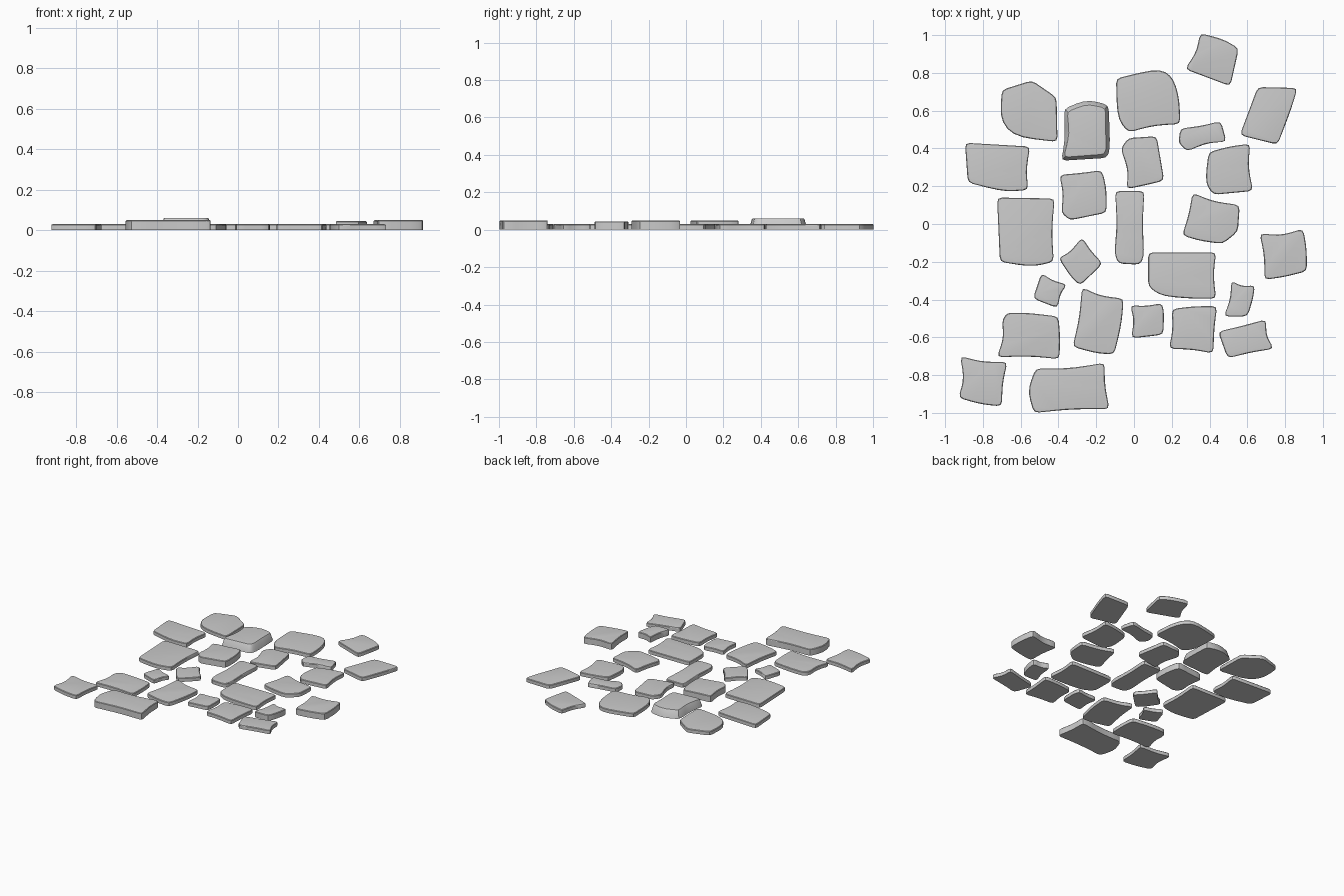
import bpy, bmesh
from mathutils import Vector


def rounded(points):
    """Tight fillets on sharp corners, long soft ones on shallow bends."""
    pts = [Vector(p) for p in points]
    out = []
    for i, p in enumerate(pts):
        a, b = pts[i - 1] - p, pts[(i + 1) % len(pts)] - p
        shallow = a.angle(b) > 2.35
        for t in ((0, 0.33, 0.67, 1) if shallow else (0, 0.5, 1)):
            ca = 0.46 * a.length if shallow else min(0.026, 0.3 * a.length)
            cb = 0.46 * b.length if shallow else min(0.026, 0.3 * b.length)
            s, e = p + a.normalized() * ca, p + b.normalized() * cb
            out.append(s * (1 - t) ** 2 + p * 2 * t * (1 - t) + e * t ** 2)
    return out


count = 0


def stone(*points, h=0.03, taper=0.0):
    """One paving slab: flat base, upright wall, softened top edge."""
    global count
    count += 1
    outline = rounded(points)
    c = sum(outline, Vector((0, 0))) / len(outline)
    bm = bmesh.new()
    rings = []
    for z, inset in ((0, 0), (h - 0.005, taper), (h - 0.001, taper + 0.004), (h, taper + 0.012)):
        ring = []
        for p in outline:
            d = p - c
            q = c + d * (1 - inset / d.length)
            ring.append(bm.verts.new((q.x, q.y, z)))
        rings.append(ring)
    n = len(outline)
    for lo, hi in zip(rings, rings[1:]):
        for i in range(n):
            j = (i + 1) % n
            bm.faces.new((lo[i], lo[j], hi[j], hi[i]))
    bm.faces.new(rings[0])
    bm.faces.new(rings[-1])
    bmesh.ops.recalc_face_normals(bm, faces=bm.faces)
    mesh = bpy.data.meshes.new("paving_stone")
    bm.to_mesh(mesh)
    bm.free()
    ob = bpy.data.objects.new(f"paving_stone_{count:02d}", mesh)
    bpy.context.collection.objects.link(ob)
    bpy.ops.object.select_all(action='DESELECT')
    ob.select_set(True)
    bpy.context.view_layer.objects.active = ob
    bpy.ops.object.shade_smooth_by_angle()


# back rows
stone((.35, 1.01), (.47, .98), (.555, .93), (.51, .73), (.27, .82), (.33, .91))
stone((-.70, .71), (-.54, .76), (-.41, .67), (-.405, .435), (-.63, .46), (-.71, .55))
stone((-.37, .61), (-.25, .66), (-.135, .63), (-.125, .40), (-.145, .35), (-.385, .335), (-.365, .45),
      h=0.06, taper=0.018)
stone((-.095, .77), (.13, .825), (.205, .78), (.24, .67), (.245, .53), (.1, .52), (-.03, .485), (-.09, .56))
stone((.655, .725), (.865, .72), (.83, .6), (.76, .42), (.56, .47))
stone((.245, .505), (.36, .52), (.46, .545), (.49, .435), (.39, .43), (.28, .385), (.235, .43))
stone((-.895, .43), (-.55, .41), (-.57, .29), (-.56, .18), (-.69, .17), (-.88, .22))
stone((-.07, .40), (-.03, .455), (.12, .465), (.16, .23), (.06, .205), (-.04, .185), (-.03, .28))
stone((.395, .38), (.5, .41), (.615, .425), (.605, .3), (.63, .175), (.42, .155), (.375, .22))

# middle rows
stone((-.395, .26), (-.28, .27), (-.17, .285), (-.145, .19), (-.145, .06), (-.34, .02), (-.385, .06), (-.375, .16),
      h=0.05)
stone((-.725, .14), (-.42, .135), (-.435, -.03), (-.425, -.20), (-.54, -.228), (-.71, -.20))
stone((-.10, .175), (.055, .175), (.045, .0), (.055, -.17), (.03, -.215), (-.08, -.21), (-.105, -.16), (-.09, 0))
stone((.31, .165), (.42, .12), (.56, .10), (.55, -.04), (.47, -.105), (.35, -.09), (.255, -.06), (.29, .05))
stone((.665, -.05), (.78, -.06), (.895, -.025), (.915, -.13), (.915, -.25), (.80, -.28), (.69, -.295), (.69, -.17),
      h=0.05)
stone((-.40, -.18), (-.34, -.15), (-.275, -.07), (-.23, -.14), (-.165, -.21), (-.285, -.325), (-.335, -.28))
stone((-.49, -.26), (-.43, -.30), (-.355, -.32), (-.39, -.37), (-.405, -.445), (-.535, -.395))
stone((.075, -.15), (.435, -.15), (.42, -.27), (.435, -.395), (.29, -.395), (.14, -.38), (.075, -.33))

# front rows
stone((.515, -.30), (.57, -.33), (.64, -.325), (.63, -.4), (.60, -.49), (.475, -.49), (.51, -.4), h=0.045)
stone((-.70, -.51), (-.67, -.47), (-.56, -.47), (-.40, -.49), (-.39, -.6), (-.395, -.715), (-.55, -.70),
      (-.725, -.705), (-.69, -.6))
stone((-.275, -.335), (-.18, -.38), (-.055, -.395), (-.065, -.53), (-.105, -.69), (-.2, -.685), (-.325, -.65),
      (-.29, -.5))
stone((-.02, -.43), (.06, -.435), (.145, -.42), (.16, -.46), (.155, -.585), (.08, -.595), (-.015, -.605), (.0, -.51))
stone((.20, -.45), (.32, -.435), (.44, -.435), (.425, -.55), (.42, -.685), (.31, -.665), (.185, -.66), (.205, -.56))
stone((.445, -.57), (.57, -.54), (.70, -.505), (.70, -.59), (.74, -.66), (.62, -.68), (.495, -.71))
stone((-.92, -.70), (-.8, -.73), (-.67, -.73), (-.695, -.84), (-.70, -.965), (-.81, -.955), (-.93, -.92), (-.90, -.82))
stone((-.52, -.765), (-.34, -.765), (-.155, -.735), (-.155, -.85), (-.13, -.98), (-.33, -.98), (-.53, -1.0),
      (-.565, -.88), h=0.05)
